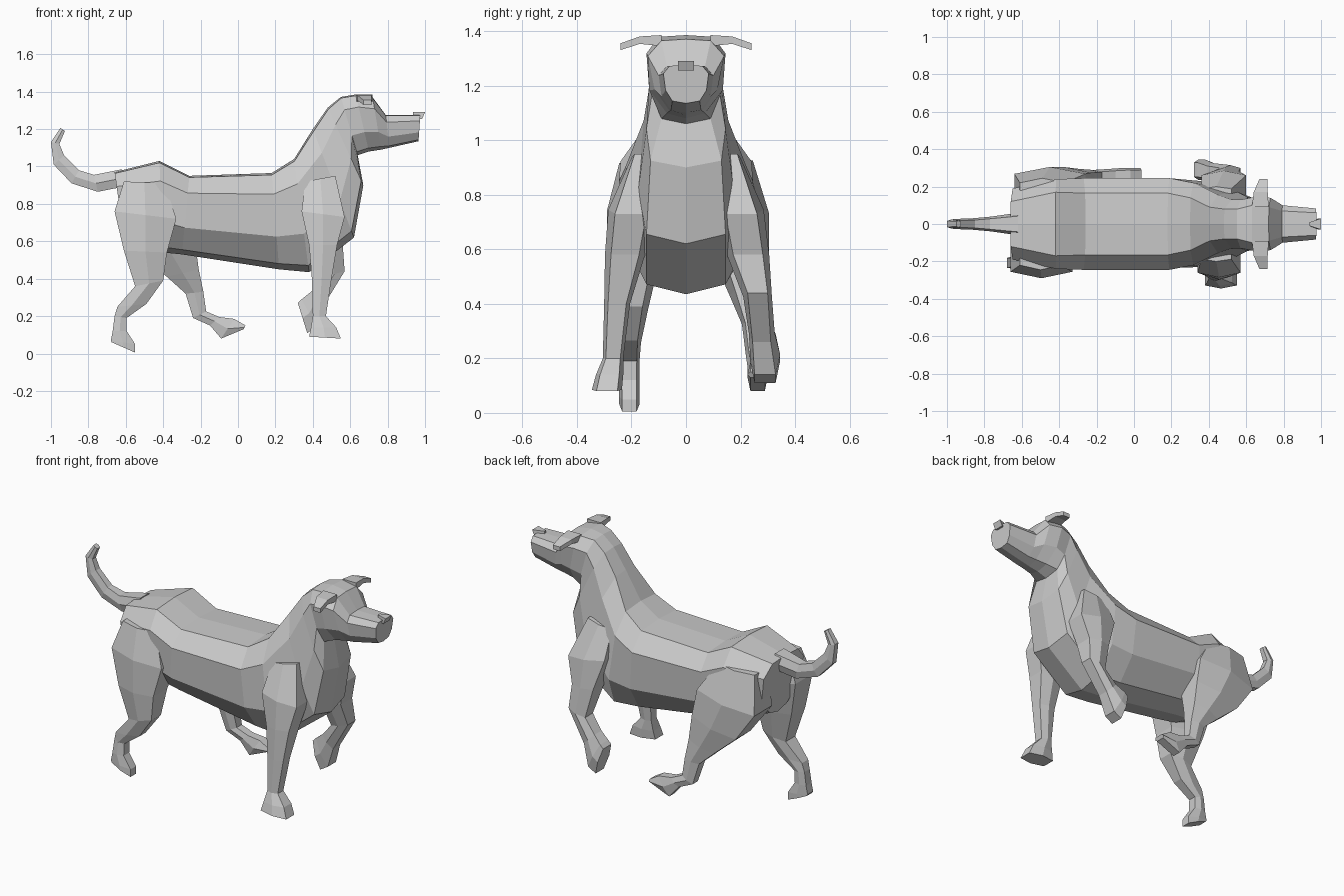
import bpy, bmesh
from mathutils import Vector


def loft(name, rings):
    """Skin a list of equal-sized rings and cap both ends."""
    bm = bmesh.new()
    vs = [[bm.verts.new(p) for p in r] for r in rings]
    n = len(vs[0])
    for a, b in zip(vs, vs[1:]):
        for i in range(n):
            j = (i + 1) % n
            bm.faces.new((a[i], a[j], b[j], b[i]))
    bm.faces.new(vs[0])
    bm.faces.new(vs[-1])
    bmesh.ops.recalc_face_normals(bm, faces=bm.faces)
    me = bpy.data.meshes.new(name)
    bm.to_mesh(me)
    bm.free()
    ob = bpy.data.objects.new(name, me)
    bpy.context.collection.objects.link(ob)
    return ob


def body_ring(xt, zt, xb, zb, *w):
    """Ten-sided section between a top and a bottom point of the side view."""
    top, bot = Vector((xt, 0, zt)), Vector((xb, 0, zb))
    half = [top.lerp(bot, t) + Vector((0, y, 0))
            for t, y in zip((0.02, 0.22, 0.66, 0.94), w)]
    other = [Vector((p.x, -p.y, p.z)) for p in reversed(half)]
    return [top] + half + [bot] + other


HEX = [(0, .15), (0, .85), (.5, 1), (1, .85), (1, .15), (.5, 0)]


def limb(name, side, sections):
    """Six-sided limb: back point, front point, inner and outer y."""
    rings = []
    for xa, za, xb, zb, y0, y1 in sections:
        rings.append([(xa + (xb - xa) * u, side * (y0 + (y1 - y0) * v),
                       za + (zb - za) * u) for u, v in HEX])
    return loft(name, rings)


# Torso, neck, head and muzzle in one skin
loft("body_and_head", [body_ring(*r) for r in [
    (-.66, .97, -.61, .62, .12, .19, .18, .08),
    (-.42, 1.03, -.40, .54, .17, .24, .23, .12),
    (-.26, .95, -.30, .53, .165, .245, .235, .13),
    (.18, .965, .22, .45, .165, .245, .235, .14),
    (.30, 1.04, .38, .435, .14, .22, .23, .145),
    (.40, 1.20, .62, .62, .09, .155, .175, .145),
    (.48, 1.315, .67, .90, .08, .13, .145, .13),
    (.55, 1.372, .64, 1.06, .08, .13, .125, .09),
    (.63, 1.385, .70, 1.08, .10, .145, .135, .07),
    (.72, 1.37, .765, 1.09, .09, .14, .115, .06),
    (.79, 1.275, .81, 1.10, .07, .10, .09, .055),
    (.975, 1.275, .965, 1.135, .06, .083, .075, .05)]])

# Standing front leg (near side)
limb("front_leg_standing", -1, [
    (.36, .92, .52, .95, .12, .20), (.34, .76, .57, .73, .12, .285),
    (.38, .58, .53, .58, .15, .297), (.395, .40, .50, .40, .205, .30),
    (.40, .20, .47, .20, .23, .305), (.39, .14, .525, .14, .23, .33),
    (.38, .09, .55, .08, .235, .345)])

# Raised front leg (far side), paw folded back
limb("front_leg_raised", 1, [
    (.36, .92, .52, .95, .12, .20), (.36, .76, .60, .73, .12, .285),
    (.42, .58, .56, .58, .15, .305), (.46, .41, .57, .44, .21, .315),
    (.39, .33, .46, .26, .23, .325), (.34, .29, .42, .14, .235, .345),
    (.32, .27, .37, .11, .235, .345)])

# Trailing hind leg (near side)
limb("hind_leg_back", -1, [
    (-.61, .92, -.39, .91, .08, .245), (-.66, .76, -.33, .72, .06, .29),
    (-.61, .55, -.38, .54, .10, .29), (-.55, .36, -.40, .39, .14, .27),
    (-.645, .25, -.49, .265, .165, .25), (-.66, .20, -.595, .19, .17, .24),
    (-.67, .12, -.595, .12, .17, .245), (-.68, .07, -.55, .05, .17, .245),
    (-.675, .06, -.55, .005, .17, .245)])

# Leading hind leg (far side)
limb("hind_leg_forward", 1, [
    (-.61, .92, -.37, .93, .08, .245), (-.64, .70, -.26, .76, .06, .305),
    (-.52, .53, -.23, .60, .10, .305), (-.38, .41, -.21, .45, .16, .295),
    (-.28, .32, -.185, .33, .205, .29), (-.24, .19, -.17, .225, .22, .29),
    (-.15, .15, -.10, .195, .225, .295), (-.09, .08, -.02, .185, .225, .30),
    (.03, .13, .04, .15, .225, .30)])

# Upturned tail
limb("tail", 1, [
    (-.62, .985, -.62, .89, -.06, .06), (-.77, .955, -.75, .865, -.04, .04),
    (-.85, .98, -.89, .91, -.03, .03), (-.93, 1.06, -.985, 1.01, -.027, .027),
    (-.955, 1.12, -1.0, 1.13, -.024, .024),
    (-.925, 1.19, -.95, 1.205, -.018, .018)])

# Folded ears, one each side
for side, name in ((1, "ear_left"), (-1, "ear_right")):
    rows = [(.09, 1.345, 1.385, .63, .72), (.17, 1.353, 1.38, .64, .715),
            (.24, 1.33, 1.355, .67, .715)]
    loft(name, [[(x0, side * y, z0), (x1, side * y, z0),
                 (x1, side * y, z1), (x0, side * y, z1)]
                for y, z0, z1, x0, x1 in rows])

# Wedge nose on the muzzle tip
loft("nose", [[(.935, -.008, z), (.935, .008, z), (x, .03, z), (x, -.03, z)]
              for z, x in ((1.255, .985), (1.29, 1.0))])
